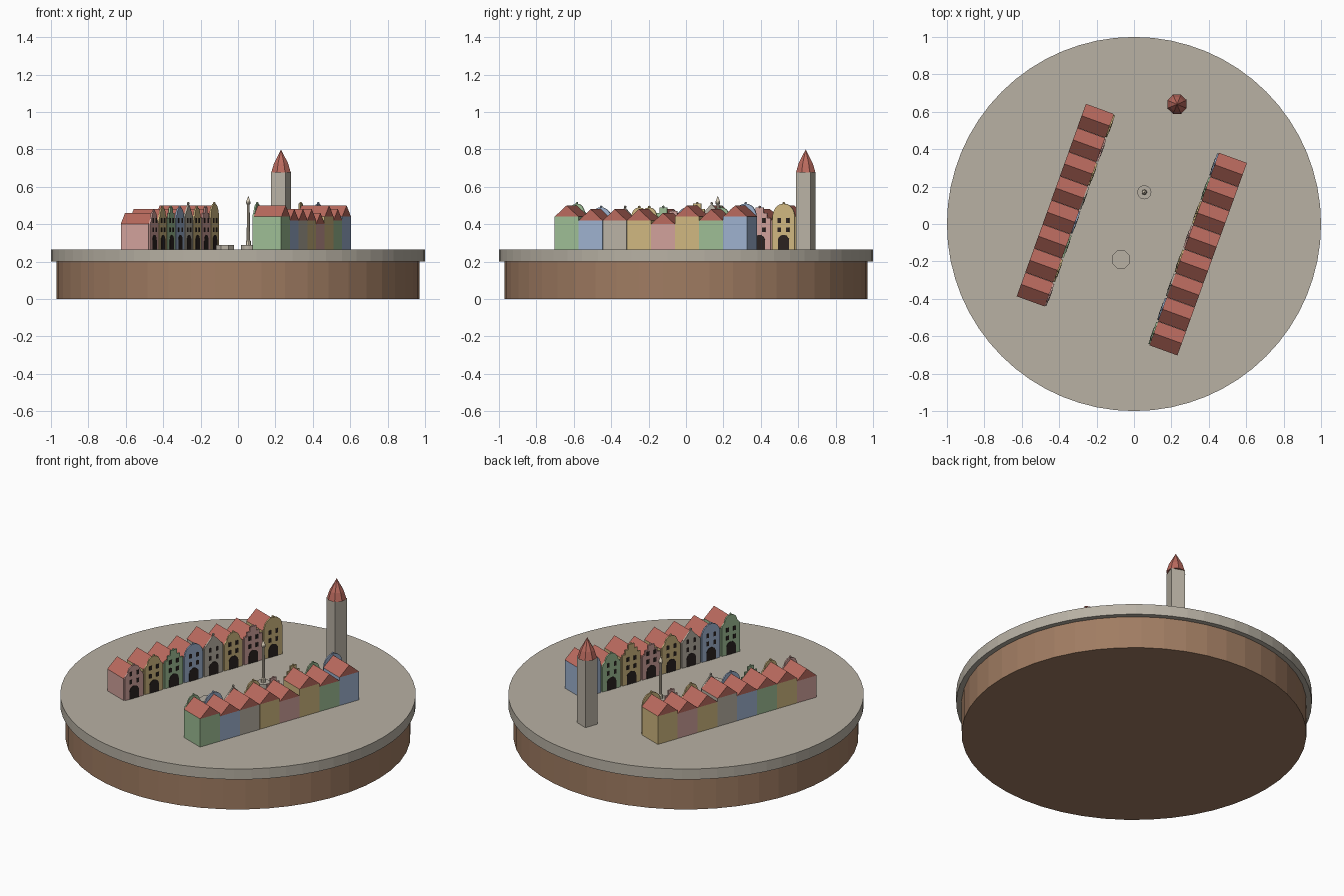
import bpy, bmesh, math
from mathutils import Matrix, Vector

cube = bpy.data.objects.get("Cube")
if cube:
    bpy.data.objects.remove(cube, do_unlink=True)

GROUND = 0.265


def make_material(name, r, g, b):
    lin = [(c / 255 / 12.92 if c < 11 else ((c / 255 + 0.055) / 1.055) ** 2.4) for c in (r, g, b)]
    mat = bpy.data.materials.new(name)
    mat.use_nodes = True
    mat.diffuse_color = (*lin, 1)
    mat.node_tree.nodes["Principled BSDF"].inputs["Base Color"].default_value = (*lin, 1)
    return mat


stone = make_material("paving stone", 184, 177, 164)
earth = make_material("brown base", 160, 124, 98)
tile = make_material("red roof tile", 186, 106, 94)
dark = make_material("dark opening", 42, 34, 32)
cream = make_material("pale column stone", 222, 210, 188)
plaster = {
    "pink": make_material("pink plaster", 209, 162, 156),
    "yellow": make_material("yellow plaster", 208, 184, 128),
    "green": make_material("green plaster", 158, 190, 149),
    "blue": make_material("blue plaster", 158, 178, 207),
    "grey": make_material("grey plaster", 186, 179, 165),
}


def finish(bm, name, mat, matrix=Matrix()):
    bmesh.ops.recalc_face_normals(bm, faces=bm.faces)
    mesh = bpy.data.meshes.new(name)
    bm.to_mesh(mesh)
    bm.free()
    mesh.materials.append(mat)
    obj = bpy.data.objects.new(name, mesh)
    obj.matrix_world = matrix
    bpy.context.scene.collection.objects.link(obj)
    return obj


def add_prism(bm, outline, x0, x1):
    """Extrude a (y, z) outline along x."""
    face = bm.faces.new([bm.verts.new((x0, y, z)) for y, z in outline])
    ext = bmesh.ops.extrude_face_region(bm, geom=[face])["geom"]
    verts = [v for v in ext if isinstance(v, bmesh.types.BMVert)]
    bmesh.ops.translate(bm, verts=verts, vec=(x1 - x0, 0, 0))


def prism(name, outline, x0, x1, mat, matrix):
    bm = bmesh.new()
    add_prism(bm, outline, x0, x1)
    return finish(bm, name, mat, matrix)


def turned(name, profile, sides, mat, x=0, y=0, turn=0):
    """Stack of cone sections through (radius, z) points."""
    bm = bmesh.new()
    for (r0, z0), (r1, z1) in zip(profile, profile[1:]):
        bmesh.ops.create_cone(bm, cap_ends=False, segments=sides, radius1=r0, radius2=r1,
                              depth=z1 - z0, matrix=Matrix.Translation((0, 0, (z0 + z1) / 2)))
    bmesh.ops.remove_doubles(bm, verts=bm.verts, dist=1e-5)
    bmesh.ops.holes_fill(bm, edges=[e for e in bm.edges if e.is_boundary], sides=0)
    return finish(bm, name, mat, Matrix.Translation((x, y, 0)) @ Matrix.Rotation(turn, 4, "Z"))


def rect(y, z, w, h):
    return [(y - w / 2, z), (y + w / 2, z), (y + w / 2, z + h), (y - w / 2, z + h)]


def arch(w, h):
    r = w / 2
    top = [(r * math.cos(math.pi * k / 8), h - r + r * math.sin(math.pi * k / 8)) for k in range(9)]
    return [(-r, 0), (r, 0)] + top


# Gable outlines: right half, as fractions of half width and gable height
GABLES = {
    "round": [(math.cos(math.pi * k / 16), math.sin(math.pi * k / 16)) for k in range(8)] + [(0, 1)],
    "bell": [(1, 0), (.9, .2), (.72, .35), (.62, .6), (.5, .8), (.3, .93), (0, 1)],
    "stepped": [(1, 0), (1, .2), (.68, .2), (.68, .58), (.35, .58), (.35, 1), (0, 1)],
    "pointed": [(1, 0), (0, 1)],
}

HALF = 0.068


def house(name, x, y, angle, colour, gable, eave):
    m = Matrix.Translation((x, y, GROUND)) @ Matrix.Rotation(angle, 4, "Z")
    wall = plaster[colour]
    e = eave - GROUND
    prism(name + "_walls", rect(0, 0, HALF * 2, e), -0.081, 0.076, wall, m)
    prism(name + "_roof", [(-HALF, e), (HALF, e), (0, e + 0.06)], -0.082, 0.076, tile, m)

    # Front wall with a shaped gable and a small ball on top
    half = [(u * HALF * 0.92, e + v * 0.07) for u, v in GABLES[gable]]
    mirrored = [(-u, v) for u, v in reversed(half[:-1])]
    w = HALF * 0.92
    prism(name + "_front", [(-w, 0), (w, 0)] + half + mirrored, 0.076, 0.085, wall, m)
    bm = bmesh.new()
    bmesh.ops.create_icosphere(bm, subdivisions=1, radius=0.008,
                               matrix=Matrix.Translation((0.0805, 0, e + 0.072)))
    finish(bm, name + "_finial", wall, m)

    # Arched doorway and two rows of windows
    bm = bmesh.new()
    add_prism(bm, arch(0.064, 0.078), 0.084, 0.087)
    for z in (0.092, 0.142):
        for side in (-1, 1):
            add_prism(bm, rect(side * 0.024, z, 0.018, 0.026), 0.084, 0.087)
    finish(bm, name + "_openings", dark, m)


def row(name, start, end, angle, colours, gables, eaves):
    a, b = Vector(start), Vector(end)
    for i, (c, g, e) in enumerate(zip(colours.split(), gables.split(), eaves)):
        p = a.lerp(b, (i + 0.5) / 8)
        house(f"{name}_house_{i + 1}", p.x, p.y, angle, c, g, e)


# Round base
turned("base_drum", [(0.97, 0), (0.97, 0.2)], 48, earth)
turned("paved_disc", [(1, 0.2), (1, GROUND)], 64, stone)

# Two facing rows of houses
TILT = math.radians(-20)
row("left_row", (-0.55, -0.415), (-0.18, 0.615), TILT,
    "pink yellow green blue grey yellow pink yellow",
    "bell bell stepped round pointed bell stepped round",
    (0.40, 0.42, 0.42, 0.42, 0.44, 0.42, 0.42, 0.44))
row("right_row", (0.155, -0.675), (0.527, 0.355), TILT + math.pi,
    "green blue grey yellow pink yellow green blue",
    "bell round pointed bell stepped stepped bell round",
    (0.44, 0.42, 0.42, 0.42, 0.40, 0.44, 0.42, 0.44))

# Square tower with an eight-sided spire
TOWER = (0.23, 0.64)
turned("tower", [(0.058, GROUND), (0.058, 0.68)], 4, plaster["grey"], *TOWER, TILT + math.pi / 4)
turned("tower_spire", [(0.056, 0.677), (0.041, 0.725), (0, 0.80)], 8, tile, *TOWER, math.pi / 8)

# Column on a stepped foot
COLUMN = (0.055, 0.17)
turned("column_foot", [(0.038, GROUND), (0.038, 0.29)], 12, stone, *COLUMN)
turned("column_shaft", [(0.014, 0.29), (0.014, 0.31), (0.009, 0.315), (0.008, 0.505),
                        (0.012, 0.51), (0.012, 0.52), (0, 0.552)], 10, cream, *COLUMN)

# Low well
turned("well", [(0.052, GROUND), (0.052, 0.289)], 8, stone, -0.07, -0.19, math.pi / 8)
